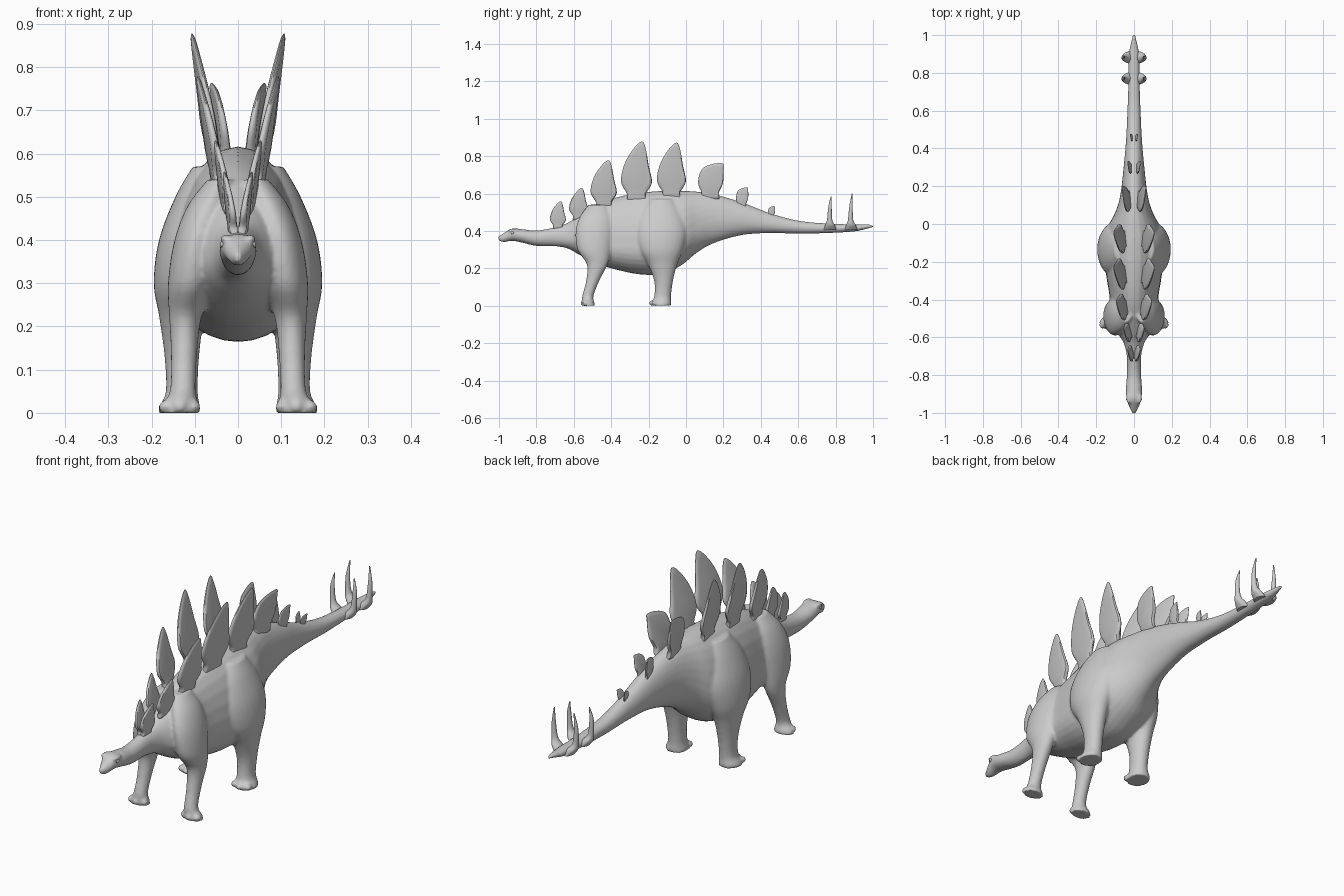
import bpy, bmesh, math
from mathutils import Vector, Matrix

if "Cube" in bpy.data.objects:
    bpy.data.objects.remove(bpy.data.objects["Cube"])

N = 28


def spline(rows, steps, closed=False):
    """Catmull-Rom resampling of rows of numbers."""
    out, n = [], len(rows)
    for i in range(n if closed else n - 1):
        if closed:
            p = [Vector(rows[(i + k) % n]) for k in (-1, 0, 1, 2)]
        else:
            p = [Vector(rows[min(max(i + k, 0), n - 1)]) for k in (-1, 0, 1, 2)]
        for s in range(steps):
            t = s / steps
            out.append(0.5 * (2 * p[1] + (p[2] - p[0]) * t
                              + (2 * p[0] - 5 * p[1] + 4 * p[2] - p[3]) * t * t
                              + (3 * p[1] - p[0] - 3 * p[2] + p[3]) * t ** 3))
    if not closed:
        out.append(Vector(rows[-1]))
    return out


def loft(bm, rings):
    """Skin a list of equally long point rings and cap both ends."""
    vs = [[bm.verts.new(p) for p in r] for r in rings]
    n = len(vs[0])
    for a, b in zip(vs, vs[1:]):
        for i in range(n):
            bm.faces.new((a[i], a[(i + 1) % n], b[(i + 1) % n], b[i]))
    bm.faces.new(vs[0])
    bm.faces.new(vs[-1])


def body_ring(r):
    y, top, bot, w, f = r
    mid = bot + (top - bot) * f
    pts = []
    for i in range(N):
        a = 2 * math.pi * i / N
        s = math.sin(a)
        pts.append((w * math.cos(a), y, mid + s * ((top - mid) if s > 0 else (mid - bot))))
    return pts


def limb_ring(r, side):
    z, y, x, ry, rx = r
    return [(side * (x + rx * math.cos(2 * math.pi * i / N)),
             y + ry * math.sin(2 * math.pi * i / N), z) for i in range(N)]


def limb(bm, rows, side):
    loft(bm, [limb_ring(r, side) for r in spline(rows, 5)])


def ball(bm, loc, size):
    bmesh.ops.create_uvsphere(bm, u_segments=16, v_segments=10, radius=1,
                              matrix=Matrix.Translation(loc) @ Matrix.Diagonal((*size, 1)))


def finish(bm, name):
    bmesh.ops.recalc_face_normals(bm, faces=bm.faces)
    me = bpy.data.meshes.new(name)
    bm.to_mesh(me)
    bm.free()
    ob = bpy.data.objects.new(name, me)
    bpy.context.collection.objects.link(ob)
    bpy.ops.object.select_all(action='DESELECT')
    ob.select_set(True)
    bpy.context.view_layer.objects.active = ob
    bpy.ops.object.shade_smooth_by_angle(angle=math.radians(40))
    return ob


# Trunk, neck, head and tail: y, top, bottom, half width, height of widest point
trunk = [(-1.004, .372, .35, .006, .5), (-.975, .388, .34, .022, .5),
         (-.93, .413, .347, .038, .55), (-.88, .41, .338, .043, .5),
         (-.8, .402, .32, .038, .5), (-.7, .42, .318, .038, .5),
         (-.63, .445, .305, .055, .4), (-.57, .485, .272, .09, .35),
         (-.48, .54, .225, .122, .3), (-.38, .578, .195, .13, .3),
         (-.25, .603, .168, .15, .32), (-.12, .615, .17, .155, .35),
         (-.02, .615, .22, .14, .35), (.06, .61, .285, .1, .4),
         (.15, .597, .335, .073, .45), (.3, .552, .378, .055, .45),
         (.45, .495, .388, .042, .45), (.6, .455, .385, .035, .5),
         (.75, .44, .388, .03, .5), (.9, .435, .397, .027, .5),
         (.97, .435, .412, .014, .5), (1.004, .43, .42, .005, .5)]
# Legs: z, y, x, y radius, x radius
hind = [(.57, -.13, .06, .07, .045), (.5, -.135, .085, .115, .06),
        (.4, -.135, .11, .14, .073), (.3, -.135, .125, .12, .07),
        (.22, -.125, .13, .078, .052), (.13, -.12, .13, .05, .04),
        (.05, -.125, .13, .045, .037), (.015, -.132, .135, .053, .047),
        (0, -.133, .135, .055, .05)]
fore = [(.54, -.47, .04, .05, .03), (.48, -.48, .07, .085, .046),
        (.4, -.49, .095, .1, .052), (.3, -.49, .11, .09, .052),
        (.22, -.475, .122, .055, .037), (.13, -.5, .125, .035, .03),
        (.05, -.525, .128, .03, .03), (.015, -.522, .135, .033, .044),
        (0, -.522, .135, .035, .048)]

bm = bmesh.new()
loft(bm, [body_ring(r) for r in spline(trunk, 5)])
for side in (-1, 1):
    limb(bm, hind, side)
    limb(bm, fore, side)
    # toes
    for y0 in (-.18, -.548):
        for k in (-1, 0, 1):
            ball(bm, (side * (.135 + k * .033), y0 + abs(k) * .012, .014), (.016, .018, .015))
    # brow ridges
    ball(bm, (side * .03, -.925, .404), (.012, .028, .009))
body = finish(bm, "body_and_legs")
m = body.modifiers.new("merge", 'REMESH')
m.mode = 'VOXEL'
m.voxel_size = .007
m.use_smooth_shade = True
m = body.modifiers.new("soften", 'SMOOTH')
m.factor = .5
m.iterations = 4

# Eyes
bm = bmesh.new()
for side in (-1, 1):
    ball(bm, (side * .035, -.928, .39), (.007, .009, .008))
finish(bm, "eyes")

# Tail spikes
for n, y0, top in ((1, .77, .585), (2, .882, .6)):
    rows = [(.405, y0, .022, .034, .022), (.43, y0, .04, .026, .022),
            (.46, y0 - .002, .053, .014, .013), (.53, y0, .057, .009, .009),
            (top, y0 + .006, .05, .002, .002)]
    bm = bmesh.new()
    for side in (-1, 1):
        limb(bm, rows, side)
    finish(bm, f"tail_spikes_{n}")

# Back plates: outline in width and height fractions
leaf = [(-.27, -.12), (-.3, .04), (-.5, .27), (-.38, .6), (-.08, .88), (.18, 1),
        (.3, .87), (.4, .55), (.5, .25), (.3, .04), (.27, -.12)]
blunt = [(-.3, -.12), (-.36, .08), (-.5, .4), (-.36, .8), (0, .96), (.45, 1),
         (.5, .85), (.49, .4), (.32, .08), (.3, -.12)]
# y, width, base z, top z, base x, top x, outline
plates = [(-.685, .085, .425, .558, .012, .03, leaf),
          (-.575, .1, .475, .63, .025, .05, leaf),
          (-.44, .14, .545, .778, .048, .09, leaf),
          (-.265, .165, .585, .878, .055, .103, leaf),
          (-.078, .155, .595, .872, .055, .103, leaf),
          (.132, .135, .59, .762, .03, .055, blunt),
          (.3, .065, .535, .632, .018, .03, blunt),
          (.457, .038, .48, .532, .01, .018, blunt)]
for n, (y0, w, z0, z1, x0, x1, shape) in enumerate(plates, 1):
    out = [Vector((p[0] * w, p[1])) for p in spline(shape, 4, True)]
    t = min(.011, w * .1)
    bm = bmesh.new()
    for side in (-1, 1):
        rings = []
        for s, d in ((.82, -t), (.95, -t * .75), (1, -t * .2), (1, t * .2), (.95, t * .75), (.82, t)):
            ring = []
            for u, v in out:
                u2, v2 = u * s, .42 + (v - .42) * s
                # lean outward and yaw the rear edge out
                x = x0 + (x1 - x0) * v2 + .12 * u2 + d * (1.1 - .6 * v2)
                ring.append((side * x, y0 + u2, z0 + (z1 - z0) * v2))
            rings.append(ring)
        loft(bm, rings)
    finish(bm, f"back_plates_{n}")
